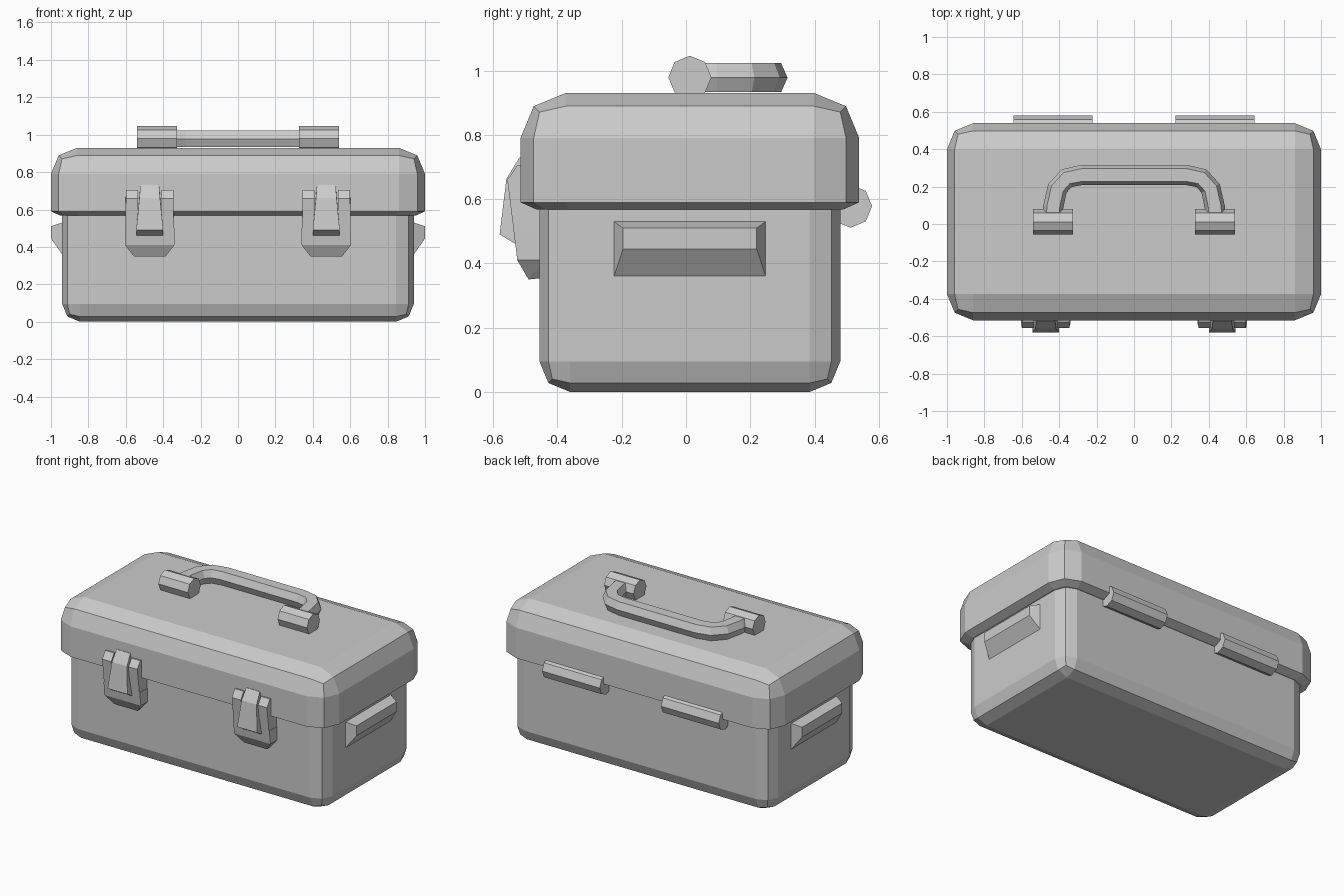
import bpy, bmesh, math
from mathutils import Vector

if "Cube" in bpy.data.objects:
    bpy.data.objects.remove(bpy.data.objects["Cube"])

CY = 0.012  # centre of the case in depth


def finish(bm, name):
    bmesh.ops.recalc_face_normals(bm, faces=bm.faces)
    me = bpy.data.meshes.new(name)
    bm.to_mesh(me)
    bm.free()
    ob = bpy.data.objects.new(name, me)
    bpy.context.collection.objects.link(ob)
    return ob


def rounded_box(hx, hy, z0, z1, radius, square_z):
    """Box with two-segment bevels, except around the end at square_z."""
    bm = bmesh.new()
    bmesh.ops.create_cube(bm, size=2)
    for v in bm.verts:
        v.co = (v.co.x * hx, CY + v.co.y * hy, z1 if v.co.z > 0 else z0)
    edges = [e for e in bm.edges
             if not all(abs(v.co.z - square_z) < 1e-4 for v in e.verts)]
    bmesh.ops.bevel(bm, geom=edges, offset=radius, segments=2, profile=0.5,
                    affect='EDGES', clamp_overlap=True)
    return bm


def hull(name, points):
    bm = bmesh.new()
    for p in points:
        bm.verts.new(p)
    bmesh.ops.convex_hull(bm, input=bm.verts)
    bmesh.ops.dissolve_limit(bm, angle_limit=0.01, verts=bm.verts, edges=bm.edges)
    return finish(bm, name)


def block(name, cx, rows):
    """Hull of (half width, y, z) rows, symmetric about x = cx."""
    return hull(name, [(cx + s * w, y, z) for w, y, z in rows for s in (-1, 1)])


def octagon_bar(name, cx, length, y, z, r):
    ring = [(y + r * math.cos(k * math.pi / 4), z + r * math.sin(k * math.pi / 4))
            for k in range(8)]
    return block(name, cx, [(length / 2, a, b) for a, b in ring])


# Case body
finish(rounded_box(0.94, 0.468, 0, 0.60, 0.095, 0.60), "case_body")

# Lid with a chamfered lower lip
bm = rounded_box(1.0, 0.527, 0.59, 0.93, 0.14, 0.59)
under = [f for f in bm.faces if f.normal.z < -0.9]
bmesh.ops.inset_region(bm, faces=under, thickness=0.05, depth=0.022)
finish(bm, "lid")

for side, label in ((-1, "left"), (1, "right")):
    # Hinge barrel and carry-handle mount
    octagon_bar(f"hinge_{label}", side * 0.433, 0.42, 0.512, 0.578, 0.067)
    octagon_bar(f"handle_mount_{label}", side * 0.434, 0.214, 0.012, 0.979, 0.067)

    # Side grip
    hull(f"side_grip_{label}",
         [(side * x, CY + s * hy, z) for x, hy, z in
          ((0.92, 0.243, 0.534), (0.92, 0.243, 0.335), (0.94, 0.236, 0.53),
           (0.94, 0.236, 0.36), (1.0, 0.208, 0.51), (1.0, 0.208, 0.445))
          for s in (-1, 1)])

    # Latch: base, two ribs and the lever between them
    cx = side * 0.472
    block(f"latch_base_{label}", cx,
          [(0.132, -0.44, 0.50), (0.132, -0.536, 0.50), (0.132, -0.525, 0.41),
           (0.132, -0.44, 0.41), (0.085, -0.49, 0.35), (0.085, -0.44, 0.355)])
    for s in (-1, 1):
        block(f"latch_rib_{label}", cx + s * 0.0955,
              [(0.0335, -0.44, 0.45), (0.0335, -0.53, 0.45),
               (0.0325, -0.556, 0.66), (0.0325, -0.525, 0.705), (0.0325, -0.44, 0.705)])
    block(f"latch_lever_{label}", cx,
          [(0.05, -0.49, 0.73), (0.05, -0.518, 0.73), (0.055, -0.559, 0.662),
           (0.072, -0.58, 0.49), (0.072, -0.53, 0.46), (0.072, -0.49, 0.46)])

# Carry handle: hexagonal section swept along a flat U
half = [(0.435, 0.02), (0.432, 0.09), (0.41, 0.19), (0.36, 0.245), (0.28, 0.262)]
path = [Vector((-x, y, 0.978)) for x, y in half] + \
       [Vector((x, y, 0.978)) for x, y in reversed(half)]
section = [(0.054, 0), (0.034, 0.045), (-0.034, 0.045),
           (-0.054, 0), (-0.034, -0.045), (0.034, -0.045)]
bm = bmesh.new()
rings = []
for i, p in enumerate(path):
    t = (path[min(i + 1, len(path) - 1)] - path[max(i - 1, 0)]).normalized()
    out = Vector((-t.y, t.x, 0))
    rings.append([bm.verts.new(p + out * a + Vector((0, 0, b))) for a, b in section])
for r0, r1 in zip(rings, rings[1:]):
    for k in range(6):
        n = (k + 1) % 6
        bm.faces.new((r0[k], r0[n], r1[n], r1[k]))
bm.faces.new(rings[0])
bm.faces.new(rings[-1])
finish(bm, "carry_handle")
